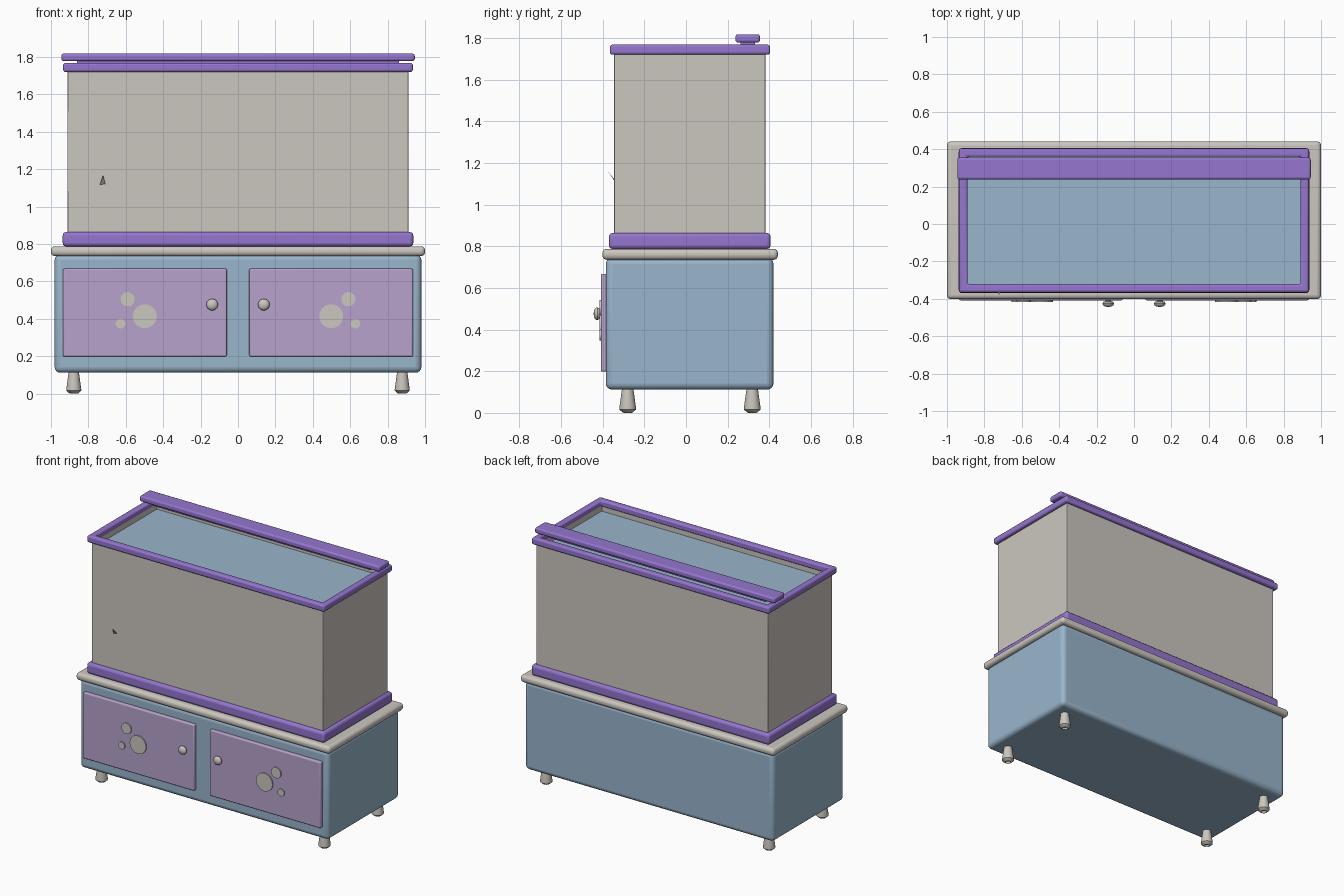
import bpy, bmesh, math
from mathutils import Matrix, Vector

if "Cube" in bpy.data.objects:
    bpy.data.objects.remove(bpy.data.objects["Cube"])


def material(name, rgb):
    m = bpy.data.materials.new(name)
    m.diffuse_color = (*rgb, 1)
    m.use_nodes = True
    m.node_tree.nodes["Principled BSDF"].inputs["Base Color"].default_value = m.diffuse_color
    return m


BEIGE = material("warm_grey", (0.60, 0.565, 0.52))
PURPLE = material("purple", (0.30, 0.18, 0.62))
BLUE = material("soft_blue", (0.32, 0.465, 0.605))
LILAC = material("lilac", (0.475, 0.36, 0.60))


def finish(bm, name, mat, bevel=0.0, segments=3):
    bmesh.ops.recalc_face_normals(bm, faces=bm.faces)
    me = bpy.data.meshes.new(name)
    bm.to_mesh(me)
    bm.free()
    me.materials.append(mat)
    ob = bpy.data.objects.new(name, me)
    bpy.context.collection.objects.link(ob)
    if bevel:
        mod = ob.modifiers.new("rounding", 'BEVEL')
        mod.width, mod.segments = bevel, segments
        mod.limit_method = 'ANGLE'
    bpy.context.view_layer.objects.active = ob
    ob.select_set(True)
    bpy.ops.object.shade_smooth_by_angle(angle=math.radians(40))
    ob.select_set(False)
    return ob


def box(name, mat, x, y, z, bevel=0.0, segments=3):
    """Box from (min, max) ranges."""
    bm = bmesh.new()
    bmesh.ops.create_cube(bm, size=1)
    for v in bm.verts:
        v.co = Vector([r[0] if c < 0 else r[1] for c, r in zip(v.co, (x, y, z))])
    return finish(bm, name, mat, bevel, segments)


def frame(name, mat, x, y, z, wall, bevel=0.0):
    """Open rectangular ring with the given wall thickness."""
    bm = bmesh.new()

    def loop(inset, h):
        x0, x1, y0, y1 = x[0] + inset, x[1] - inset, y[0] + inset, y[1] - inset
        return [bm.verts.new((a, b, h)) for a, b in ((x0, y0), (x1, y0), (x1, y1), (x0, y1))]

    loops = [loop(0, z[0]), loop(0, z[1]), loop(wall, z[1]), loop(wall, z[0])]
    for i in range(4):
        a, b = loops[i], loops[(i + 1) % 4]
        for j in range(4):
            k = (j + 1) % 4
            bm.faces.new((a[j], a[k], b[k], b[j]))
    return finish(bm, name, mat, bevel)


def lathe(name, mat, profile, matrix, steps=24):
    """Spin (radius, height) points around the local z axis."""
    bm = bmesh.new()
    verts = [bm.verts.new((r, 0, h)) for r, h in profile]
    edges = [bm.edges.new(p) for p in zip(verts, verts[1:])]
    bmesh.ops.spin(bm, geom=verts + edges, cent=(0, 0, 0), axis=(0, 0, 1),
                   angle=2 * math.pi, steps=steps)
    bmesh.ops.remove_doubles(bm, verts=bm.verts, dist=1e-5)
    bm.transform(matrix)
    return finish(bm, name, mat)


# Cabinet and countertop
box("cabinet", BLUE, (-0.98, 0.98), (-0.385, 0.42), (0.112, 0.745), 0.03, 4)
box("countertop", BEIGE, (-1, 1), (-0.402, 0.442), (0.735, 0.788), 0.022, 4)

# Legs with a hollow foot
LEG = [(0, 0.014), (0.016, 0.014), (0.018, 0.0), (0.024, 0.002),
       (0.040, 0.016), (0.040, 0.024), (0.027, 0.118), (0, 0.118)]
for x in (-0.878, 0.878):
    for y in (-0.28, 0.318):
        lathe("leg", BEIGE, LEG, Matrix.Translation((x, y, 0)))

# Doors with knobs and bubble decorations, mirrored left and right
KNOB = [(0, 0), (0.014, 0), (0.014, 0.008), (0.026, 0.012), (0.031, 0.022),
        (0.028, 0.030), (0.018, 0.037), (0, 0.040)]
BUBBLES = [(0.498, 0.414, 0.064), (0.59, 0.505, 0.038), (0.628, 0.374, 0.026)]
forward = Matrix.Rotation(math.pi / 2, 4, 'X')
for s in (-1, 1):
    box("door", LILAC, sorted((s * 0.06, s * 0.935)), (-0.408, -0.37), (0.198, 0.668), 0.008)
    lathe("door_knob", BEIGE, KNOB, Matrix.Translation((s * 0.138, -0.404, 0.476)) @ forward)
    for x, z, r in BUBBLES:
        lathe("door_bubble", BEIGE, [(0, 0), (r, 0), (r, 0.009), (0, 0.009)],
              Matrix.Translation((s * x, -0.407, z)) @ forward, 32)

# Tank: base trim, glass walls, water and top rim
box("tank_base_trim", PURPLE, (-0.937, 0.937), (-0.37, 0.406), (0.787, 0.864), 0.018)
frame("tank_glass", BEIGE, (-0.912, 0.912), (-0.345, 0.381), (0.85, 1.74), 0.02, 0.004)
box("water", BLUE, (-0.894, 0.894), (-0.327, 0.363), (0.85, 1.69))
frame("tank_rim", PURPLE, (-0.935, 0.935), (-0.366, 0.404), (1.72, 1.768), 0.044, 0.012)

# Light bar resting on the rim
box("light_bar_neck", PURPLE, (-0.86, 0.86), (0.262, 0.332), (1.762, 1.782))
box("light_bar", PURPLE, (-0.945, 0.945), (0.238, 0.355), (1.778, 1.818), 0.012)

# Small pointed fin poking through the front glass
bm = bmesh.new()
bm.faces.new([bm.verts.new(p) for p in
              ((-0.74, -0.342, 1.112), (-0.708, -0.342, 1.118), (-0.722, -0.38, 1.168))])
finish(bm, "fin_tip", BEIGE)
